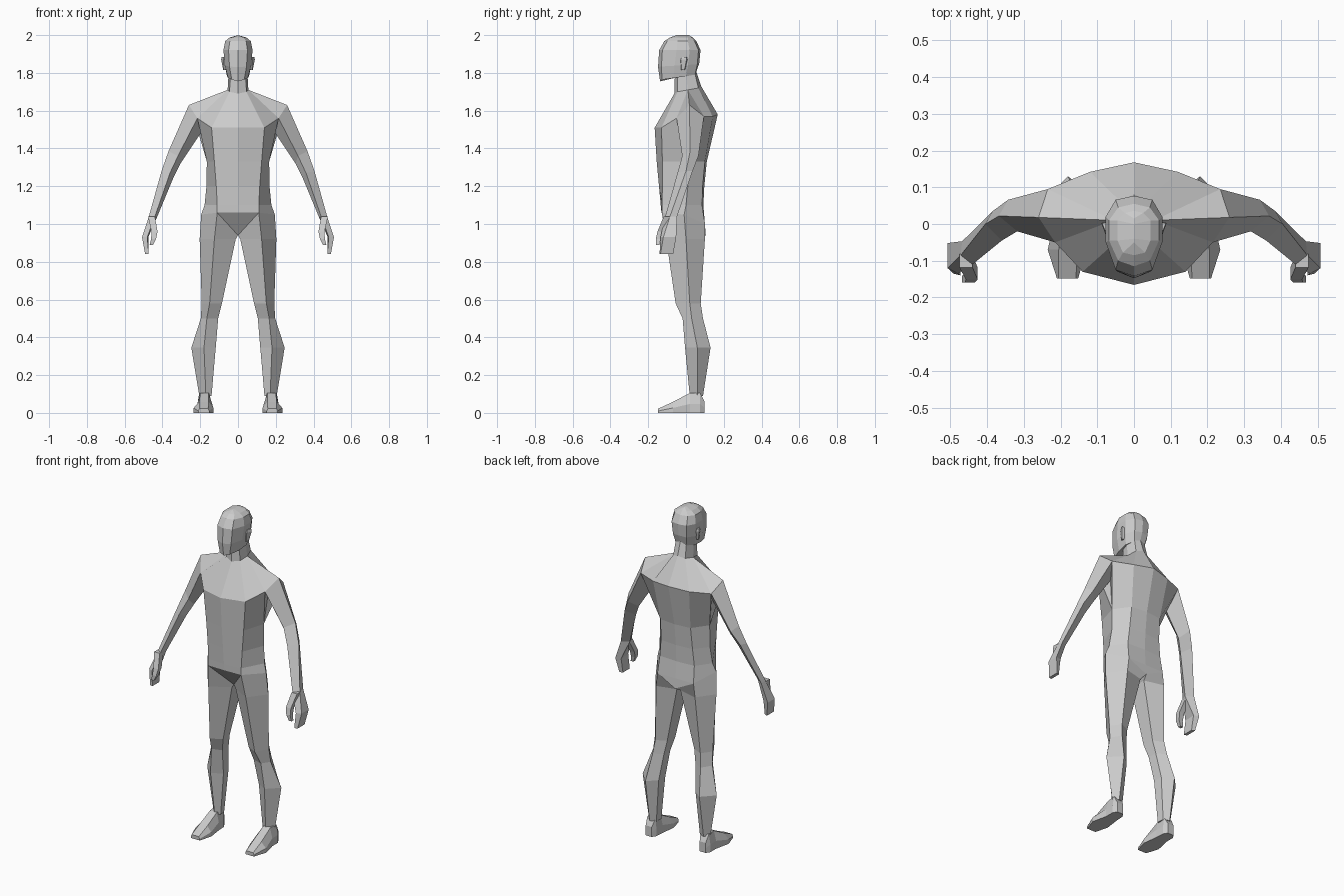
import bpy, bmesh
from mathutils import Matrix, Vector


def loft(bm, rings, closed=False, caps=""):
    """Skin matching rings of points; caps may hold 's' (start) and 'e' (end)."""
    rows = [[bm.verts.new(p) for p in r] for r in rings]
    n = len(rows[0])
    for a, b in zip(rows, rows[1:]):
        for i in range(n if closed else n - 1):
            j = (i + 1) % n
            bm.faces.new((a[i], a[j], b[j], b[i]))
    if "s" in caps:
        bm.faces.new(rows[0])
    if "e" in caps:
        bm.faces.new(rows[-1])


def build(name, parts):
    """Loft the +x half, weld it, mirror it to -x and make an object."""
    bm = bmesh.new()
    for rings, closed, caps in parts:
        loft(bm, rings, closed, caps)
    bmesh.ops.remove_doubles(bm, verts=bm.verts, dist=0.0005)
    bmesh.ops.mirror(bm, geom=bm.verts[:] + bm.edges[:] + bm.faces[:],
                     matrix=Matrix.Identity(4), merge_dist=0.0005, axis='X')
    bmesh.ops.remove_doubles(bm, verts=bm.verts, dist=0.0005)
    bmesh.ops.recalc_face_normals(bm, faces=bm.faces)
    mesh = bpy.data.meshes.new(name)
    bm.to_mesh(mesh)
    bm.free()
    obj = bpy.data.objects.new(name, mesh)
    bpy.context.collection.objects.link(obj)
    return obj


def level(z, *xy, zb=None):
    """Ring of xy points, z sliding from z to zb along the ring."""
    zb = z if zb is None else zb
    n = len(xy) - 1
    return [(x, y, z + (zb - z) * i / n) for i, (x, y) in enumerate(xy)]


# Shared landmarks around shoulder and hip
chest_f, chest_c = (0, -.166, 1.51), (.14, -.13, 1.51)
pit_f, shoulder = (.215, -.05, 1.56), (.26, .018, 1.63)
pit_b, under = (.235, .095, 1.57), (.185, .02, 1.50)
back_c, back_m = (.12, .142, 1.57), (0, .168, 1.58)
neck = level(1.69, (0, -.062), (.045, -.045), (.055, .01), (.04, .065), (0, .08), zb=1.73)
waist = level(1.33, (0, -.155), (.125, -.125), (.165, .01), (.1, .1), (0, .11))
hip = [(0, -.13, 1.06), (.11, -.128, 1.06), (.195, -.01, 1.05), (.12, .1, 1.0), (0, .1, 1.0)]
leg_top = [(0, -.04, .94), hip[1], hip[2], hip[3], (0, .105, .94)]


def spread(r):
    """Repeat the side point so a 5 point ring meets the 7 point chest."""
    return [r[0], r[1], r[2], r[2], r[2], r[3], r[4]]


# Neck, chest, waist and pelvis
neck_part = [level(1.77, (0, -.06), (.04, -.045), (.05, 0), (.035, .045), (0, .05), zb=1.82), neck]
yoke = [spread(neck), [chest_f, chest_c, pit_f, shoulder, pit_b, back_c, back_m]]
ribs = [[chest_f, chest_c, pit_f, under, pit_b, back_c, back_m], spread(waist)]
belly = [waist,
         level(1.2, (0, -.143), (.115, -.125), (.167, .01), (.105, .088), (0, .097)),
         level(1.1, (0, -.134), (.11, -.127), (.177, .0), (.115, .085), (0, .092)),
         hip, leg_top]

# Leg: inner front, front, outer ridge, back, inner back
leg = [leg_top,
       level(.92, (.012, -.04), (.125, -.105), (.203, 0), (.13, .1), (.012, .07)),
       level(.58, (.085, -.02), (.15, -.055), (.192, .02), (.15, .078), (.09, .05)),
       level(.50, (.105, .0), (.165, -.018), (.197, .03), (.16, .09), (.105, .06)),
       level(.345, (.118, .03), (.18, -.005), (.247, .06), (.18, .13), (.123, .085)),
       level(.09, (.14, .035), (.17, .02), (.205, .06), (.18, .09), (.145, .075))]

# Arm running into a mitten hand: outer, front, inner, back
arm = [[shoulder, pit_f, under, pit_b],
       [(.368, .022, 1.385), (.318, -.02, 1.36), (.305, .015, 1.32), (.343, .066, 1.36)],
       [(.405, .0, 1.28), (.36, -.045, 1.27), (.34, -.01, 1.25), (.385, .035, 1.28)],
       level(1.04, (.472, -.085), (.44, -.11), (.427, -.075), (.468, -.047)),
       level(.93, (.508, -.12), (.48, -.135), (.475, -.06), (.508, -.052)),
       level(.842, (.492, -.135), (.473, -.14), (.473, -.075), (.492, -.068))]

build("body", [(neck_part, False, ""), (yoke, False, ""), (ribs, False, ""),
               (belly, False, ""), (leg, True, "e"), (arm, True, "e")])

# Thumbs
thumb = []
for x, y, z, r in [(.458, -.1, 1.04, .018), (.442, -.135, .96, .016),
                   (.447, -.147, .92, .013), (.459, -.15, .888, .009)]:
    thumb.append(level(z, (x - r, y - r), (x + r, y - r), (x + r, y + r), (x - r, y + r)))
build("thumbs", [(thumb, True, "se")])

# Feet: sections along y as (y, bottom x0, x1, top x0, x1, top z)
foot = []
for y, a, b, c, d, z in [(.098, .16, .2, .16, .2, .06), (.075, .145, .215, .15, .205, .105),
                         (.02, .142, .215, .155, .2, .105), (-.07, .13, .235, .155, .205, .058),
                         (-.148, .152, .21, .158, .205, .022)]:
    foot.append([(a, y, 0), (b, y, 0), (b, y, z * .45), (d, y, z), (c, y, z), (a, y, z * .45)])
build("feet", [(foot, True, "se")])

# Head: half rings from chin to crown
head = [level(1.755, (0, -.137), (.033, -.127), (.052, -.065), (.058, .0), (.035, .048), (0, .052), zb=1.8),
        level(1.83, (0, -.148), (.045, -.13), (.07, -.06), (.07, .01), (.045, .06), (0, .07), zb=1.85),
        level(1.92, (0, -.142), (.05, -.125), (.077, -.05), (.077, .02), (.05, .066), (0, .077)),
        level(1.968, (0, -.115), (.043, -.1), (.068, -.045), (.068, .01), (.043, .045), (0, .055)),
        level(1.987, (0, -.085), (.03, -.078), (.045, -.045), (.045, .01), (.025, .03), (0, .036)),
        level(2.0, (0, -.05), (0, -.05), (0, -.04), (0, 0), (0, .015), (0, .015))]
build("head", [(head, False, "s")])

# Ears: thin wedges flaring outwards to the back
ear = [level(1.815, (.066, -.025), (.073, -.022), (.078, -.008), (.066, -.005)),
       level(1.87, (.07, -.03), (.078, -.028), (.089, .003), (.07, .008)),
       level(1.885, (.07, -.022), (.078, -.02), (.087, .002), (.07, .005))]
build("ears", [(ear, True, "se")])
